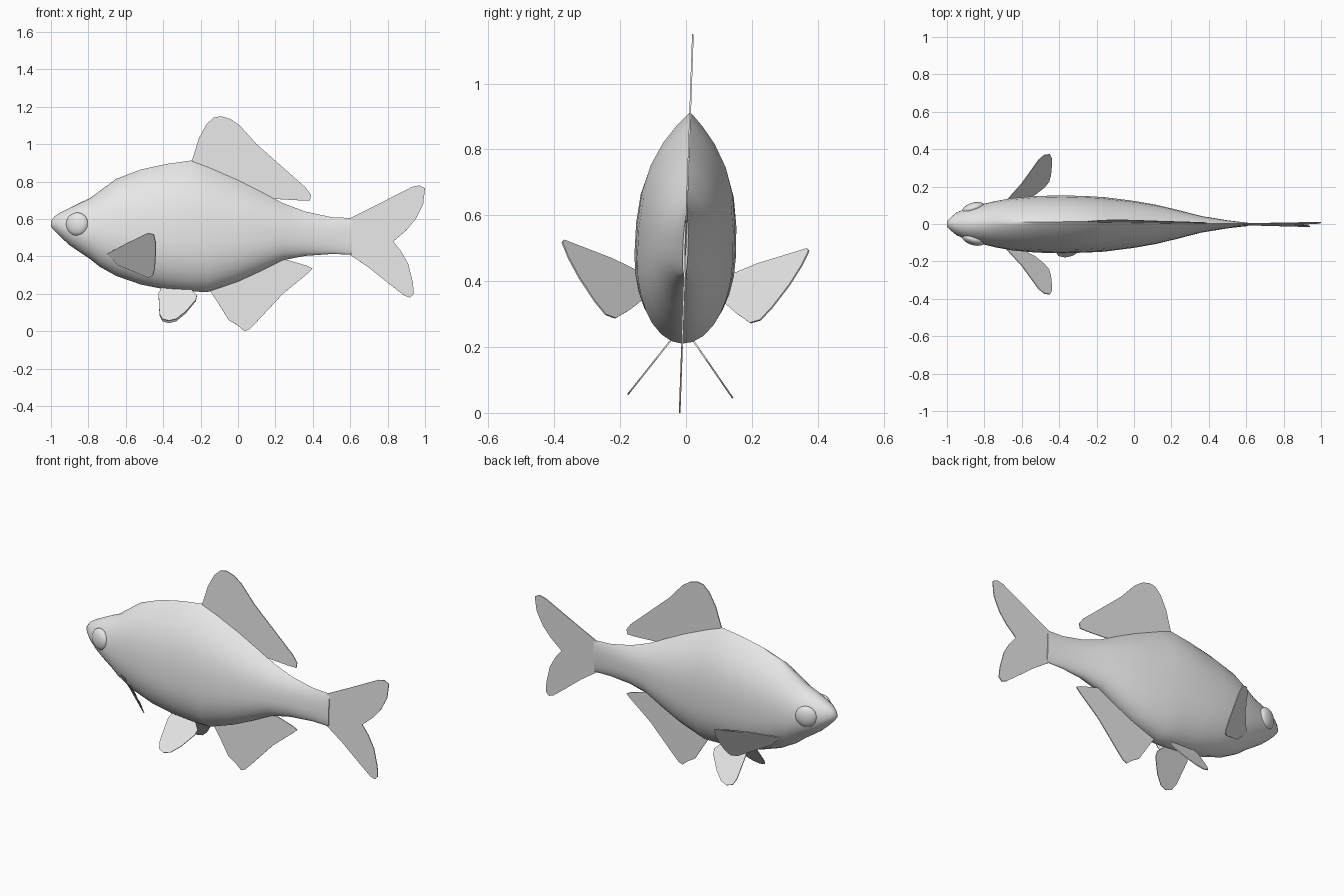
import bpy
import bmesh
import math
from mathutils import Matrix, Vector

cube = bpy.data.objects.get("Cube")
if cube:
    bpy.data.objects.remove(cube, do_unlink=True)

# One plain grey for the whole fish
grey = bpy.data.materials.new("plain_grey")
grey.use_nodes = True
grey.diffuse_color = (0.8, 0.8, 0.8, 1)
shader = next(n for n in grey.node_tree.nodes if n.type == "BSDF_PRINCIPLED")
shader.inputs["Base Color"].default_value = grey.diffuse_color

# The whole fish leans slightly around its long axis
PIVOT = Vector((0, 0, 0.55))
LEAN = (Matrix.Translation(PIVOT)
        @ Matrix.Rotation(math.radians(-2), 4, "X")
        @ Matrix.Translation(-PIVOT))


def finish(name, bm, smooth_angle=None):
    """Turn a bmesh into a leaning, grey, optionally smooth object."""
    bmesh.ops.transform(bm, matrix=LEAN, verts=bm.verts)
    bmesh.ops.recalc_face_normals(bm, faces=bm.faces)
    mesh = bpy.data.meshes.new(name)
    bm.to_mesh(mesh)
    bm.free()
    mesh.materials.append(grey)
    obj = bpy.data.objects.new(name, mesh)
    bpy.context.collection.objects.link(obj)
    if smooth_angle:
        bpy.ops.object.select_all(action="DESELECT")
        obj.select_set(True)
        bpy.context.view_layer.objects.active = obj
        bpy.ops.object.shade_smooth_by_angle(angle=math.radians(smooth_angle))
    return obj


def section(x, top, bottom, half_width, sides=28):
    """Body cross-section: round on the head, with a pointed back behind it."""
    ridge = min(max((x + 0.9) / 0.4, 0), 1)
    middle = bottom + (top - bottom) * (0.45 - 0.07 * ridge)
    points = []
    for i in range(sides):
        angle = math.tau * i / sides
        rise, width = math.sin(angle), math.cos(angle)
        if rise > 0:
            pointed = math.copysign(1 - rise ** 3, width)
            width += (pointed - width) * ridge
            z = middle + rise * (top - middle)
        else:
            z = middle + rise * (middle - bottom)
        points.append((x, width * half_width, z))
    return points


# Body: station x, back height, belly height, half width
stations = [
    (-1, .59, .56, .015), (-.98, .615, .535, .035), (-.95, .635, .505, .06),
    (-.9, .66, .46, .082), (-.85, .685, .425, .098), (-.79, .712, .385, .112),
    (-.74, .75, .345, .124), (-.65, .815, .295, .14), (-.52, .865, .25, .151),
    (-.38, .895, .222, .154), (-.25, .913, .212, .15), (-.16, .88, .21, .145),
    (0, .81, .265, .125), (.12, .75, .32, .104), (.24, .685, .38, .075),
    (.36, .64, .403, .044), (.5, .61, .413, .021), (.61, .605, .41, .008),
]
bm = bmesh.new()
rings = [[bm.verts.new(p) for p in section(*s)] for s in stations]
for a, b in zip(rings, rings[1:]):
    for i in range(len(a)):
        j = (i + 1) % len(a)
        bm.faces.new((a[i], a[j], b[j], b[i]))
bm.faces.new(rings[0])
bm.faces.new(rings[-1])
finish("body", bm, 50)


def fin(name, points):
    """Thin flat fin from a 3D outline."""
    bm = bmesh.new()
    bm.faces.new([bm.verts.new(p) for p in points])
    obj = finish(name, bm)
    solid = obj.modifiers.new("thickness", "SOLIDIFY")
    solid.thickness = 0.005
    solid.offset = 0


# Fins on the middle plane, outlines in x and z
middle_fins = {
    "dorsal_fin": [
        (-.25, .9), (-.21, 1.03), (-.17, 1.105), (-.13, 1.143), (-.09, 1.15),
        (-.04, 1.135), (.01, 1.1), (.1, 1), (.36, .77), (.39, .73),
        (.385, .7), (.33, .7), (.16, .71), (0, .75), (-.2, .85)],
    "anal_fin": [
        (-.16, .23), (-.1, .14), (-.05, .06), (0, .03), (.035, 0),
        (.06, .01), (.1, .05), (.24, .2), (.38, .315), (.4, .335),
        (.37, .35), (.25, .385), (.1, .37), (0, .32)],
    "tail_fin": [
        (.59, .6), (.75, .68), (.93, .772), (.97, .78), (1, .765),
        (.99, .68), (.95, .6), (.9, .54), (.83, .48), (.87, .43),
        (.91, .36), (.935, .26), (.94, .2), (.92, .18), (.89, .19),
        (.8, .26), (.7, .34), (.59, .415)],
}
for name, outline in middle_fins.items():
    fin(name, [(x, 0, z) for x, z in outline])

# Paired fins, outlines on the left side
pectoral = [
    (-.7, .11, .41), (-.6, .22, .46), (-.51, .345, .5), (-.48, .37, .512),
    (-.45, .375, .505), (-.44, .355, .46), (-.44, .32, .4),
    (-.445, .27, .33), (-.455, .235, .29), (-.48, .205, .28),
    (-.53, .165, .305), (-.64, .11, .35)]
pelvic_outline = [
    (-.4, .25), (-.425, .2), (-.42, .09), (-.405, .06), (-.37, .05),
    (-.33, .06), (-.28, .1), (-.225, .165), (-.22, .19), (-.28, .25)]
pelvic = [(x, .03 + .74 * (.225 - z), z) for x, z in pelvic_outline]

for side, label in ((1, "left"), (-1, "right")):
    fin(label + "_pectoral_fin", [(x, side * y, z) for x, y, z in pectoral])
    fin(label + "_pelvic_fin", [(x, side * y, z) for x, y, z in pelvic])

    # Bulging eye, turned a little towards the nose
    bm = bmesh.new()
    place = (Matrix.Translation((-.86, side * .083, .57))
             @ Matrix.Rotation(side * math.radians(18), 4, "Z")
             @ Matrix.Diagonal((.062, .03, .062, 1)))
    bmesh.ops.create_uvsphere(bm, u_segments=24, v_segments=14,
                              radius=1, matrix=place)
    finish(label + "_eye", bm, 60)
